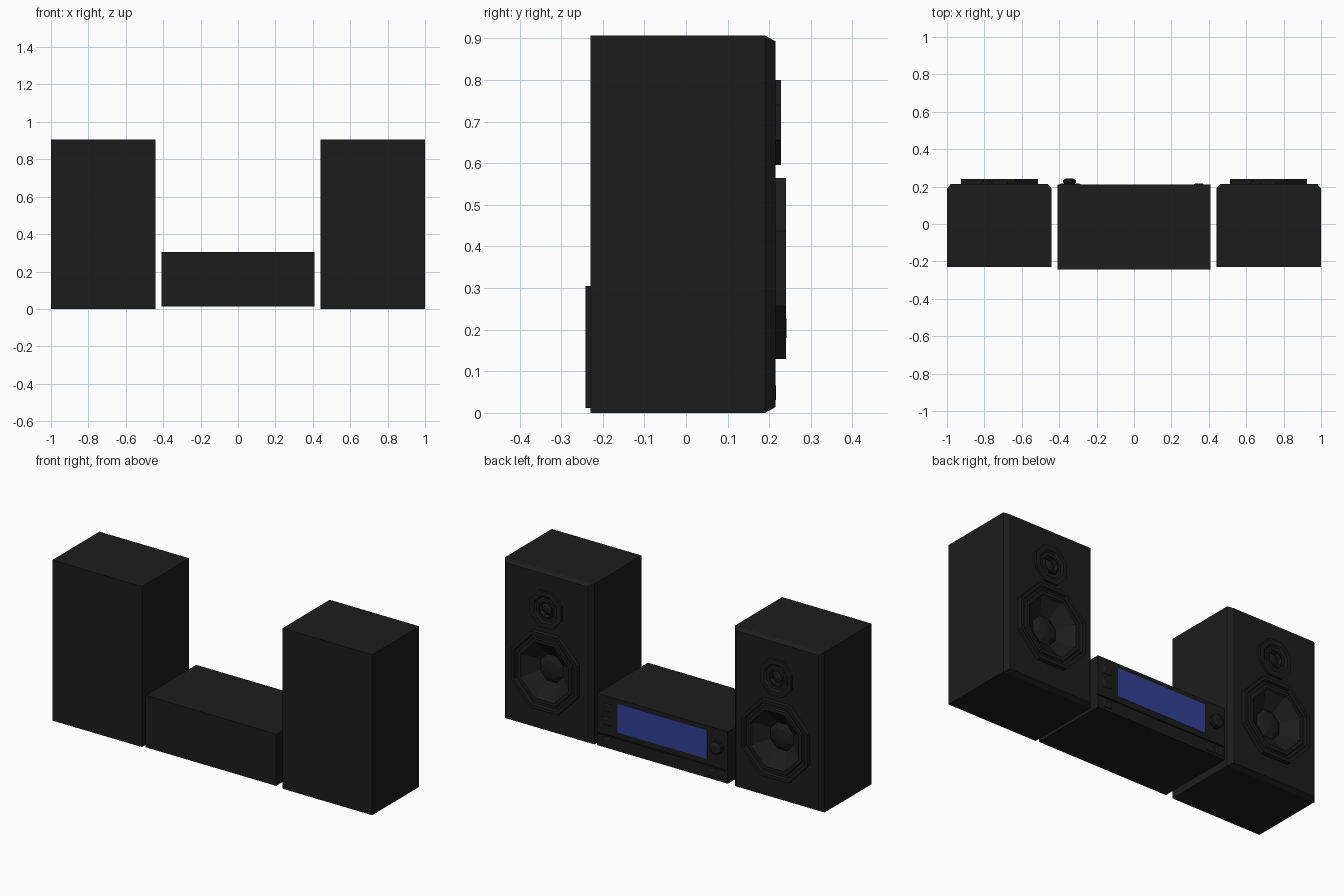
import bpy, bmesh, math

if "Cube" in bpy.data.objects:
    bpy.data.objects.remove(bpy.data.objects["Cube"])


def material(name, color):
    m = bpy.data.materials.new(name)
    m.diffuse_color = color
    m.use_nodes = True
    m.node_tree.nodes["Principled BSDF"].inputs["Base Color"].default_value = m.diffuse_color
    return m


BLACK = material("black", (0.012, 0.012, 0.012, 1))
BLUE = material("display_blue", (0.03, 0.052, 0.3, 1))


def loft(name, rings, mat=BLACK):
    """Closed solid through a list of equal-length point rings."""
    bm = bmesh.new()
    loops = [[bm.verts.new(p) for p in ring] for ring in rings]
    n = len(loops[0])
    for a, b in zip(loops, loops[1:]):
        for i in range(n):
            j = (i + 1) % n
            bm.faces.new((a[i], a[j], b[j], b[i]))
    bm.faces.new(loops[0])
    bm.faces.new(loops[-1])
    bmesh.ops.recalc_face_normals(bm, faces=bm.faces)
    me = bpy.data.meshes.new(name)
    bm.to_mesh(me)
    bm.free()
    me.materials.append(mat)
    ob = bpy.data.objects.new(name, me)
    bpy.context.collection.objects.link(ob)
    return ob


def rect(x0, x1, z0, z1, y, dx=0, dz=0):
    return [(x0 + dx, y, z0 + dz), (x1 - dx, y, z0 + dz),
            (x1 - dx, y, z1 - dz), (x0 + dx, y, z1 - dz)]


def box(name, x0, x1, y0, y1, z0, z1, mat=BLACK):
    return loft(name, [rect(x0, x1, z0, z1, y0), rect(x0, x1, z0, z1, y1)], mat)


def turned(name, cx, cz, profile, sides=8, sx=1.0):
    """Flat-sided turned part around the y axis; profile is (apothem, y)."""
    k = 1 / math.cos(math.pi / sides)
    rings = []
    for r, y in profile:
        rings.append([(cx + sx * r * k * math.cos(math.tau * (i + .5) / sides), y,
                       cz + r * k * math.sin(math.tau * (i + .5) / sides))
                      for i in range(sides)])
    return loft(name, rings)


# driver profiles: mounting body, rim, groove, inner ring, cone, dust cap
WOOFER = [(.17, .14), (.17, .215), (.217, .215), (.217, .24), (.198, .24),
          (.194, .226), (.18, .226), (.176, .236), (.158, .236), (.15, .222),
          (.075, .17), (.05, .187), (.015, .193)]
TWEETER = [(.08, .17), (.08, .215), (.1025, .215), (.1025, .228), (.075, .228),
           (.066, .219), (.05, .219), (.046, .226), (.04, .226), (.034, .205),
           (.022, .215), (.008, .219)]

# speakers
for side, s in (("left", -1), ("right", 1)):
    cx = s * .72
    x0, x1 = cx - .28, cx + .28
    cab = loft(side + "_speaker_cabinet", [
        rect(x0, x1, 0, .907, -.23), rect(x0, x1, 0, .907, .19),
        rect(x0, x1, 0, .907, .215, .022, .014)])
    for part, cz, prof, hole in (("woofer", .347, WOOFER, .185),
                                 ("tweeter", .698, TWEETER, .09)):
        turned(f"{side}_{part}", cx, cz, prof, sx=.95)
        cut = turned(f"{side}_{part}_hole", cx, cz, [(hole, .12), (hole, .3)], sx=.95)
        cut.hide_render = True
        cut.hide_set(True)
        cut.display_type = 'WIRE'
        mod = cab.modifiers.new(part + "_hole", 'BOOLEAN')
        mod.operation = 'DIFFERENCE'
        mod.solver = 'EXACT'
        mod.object = cut

# receiver body with a fascia split by a thin groove
box("receiver_body", -.408, .408, -.242, .204, .012, .305)
box("lower_fascia", -.408, .408, .204, .21, .012, .08)
box("upper_fascia", -.408, .408, .204, .21, .086, .305)
box("display", -.28, .28, .208, .2115, .118, .28, BLUE)

# buttons with sloped edges
for i, (x, z) in enumerate([(.347, .24), (.347, .163), (.347, .05),
                            (-.312, .048), (-.372, .048)]):
    a, b = x - .026, x + .026
    loft(f"button_{i + 1}", [rect(a, b, z - .022, z + .022, .206),
                             rect(a, b, z - .022, z + .022, .212),
                             rect(a, b, z - .022, z + .022, .216, .006, .006)])

# volume knob
turned("volume_knob", -.345, .203, [(.036, .206), (.036, .216), (.03, .218),
                                    (.034, .222), (.034, .234), (.022, .242)])
